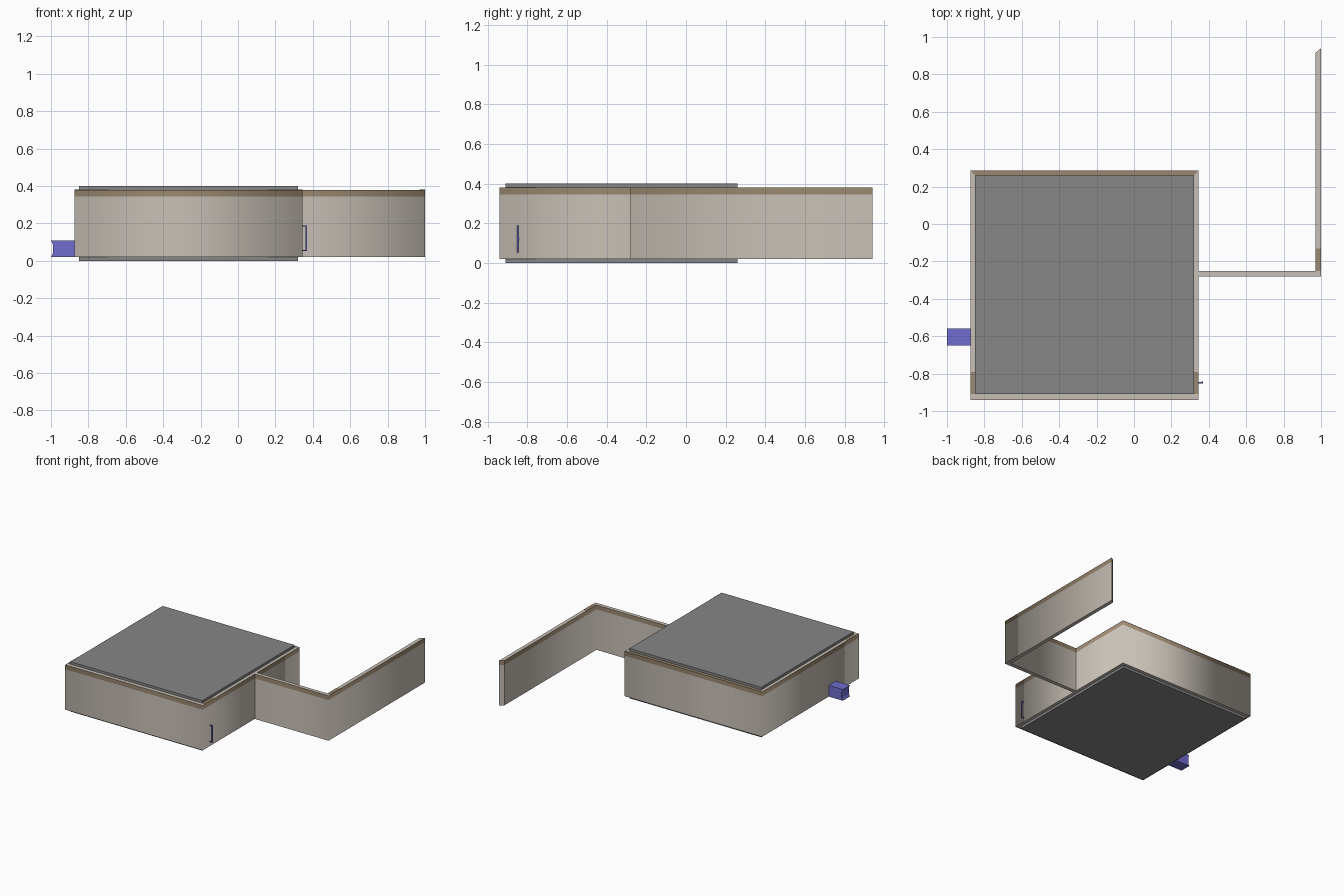
import bpy, bmesh

if "Cube" in bpy.data.objects:
    bpy.data.objects.remove(bpy.data.objects["Cube"])


def material(name, rgb):
    m = bpy.data.materials.new(name)
    m.diffuse_color = (*rgb, 1)
    m.use_nodes = True
    m.node_tree.nodes["Principled BSDF"].inputs["Base Color"].default_value = m.diffuse_color
    return m


CREAM = material("cream plaster", (0.58, 0.53, 0.47))
BROWN = material("brown trim", (0.33, 0.25, 0.165))
GREY = material("grey slab", (0.24, 0.24, 0.24))
BLUE = material("violet blue", (0.16, 0.15, 0.62))

Z0, ZT, Z1 = 0.02, 0.345, 0.38   # wall foot, trim line, wall top


def make_object(name, bm, mats):
    bmesh.ops.recalc_face_normals(bm, faces=bm.faces)
    me = bpy.data.meshes.new(name)
    bm.to_mesh(me)
    bm.free()
    for m in mats:
        me.materials.append(m)
    ob = bpy.data.objects.new(name, me)
    bpy.context.collection.objects.link(ob)
    return ob


def box(name, x, y, z, mat):
    bm = bmesh.new()
    bmesh.ops.create_cube(bm, size=1)
    for v in bm.verts:
        v.co = [(a + b) / 2 + c * (b - a) for c, (a, b) in zip(v.co, (x, y, z))]
    return make_object(name, bm, [mat])


def wall(name, outer, inner, closed, brown_top):
    """Thick wall between two plan outlines, with a brown band at the top."""
    bm = bmesh.new()
    grid = [[[bm.verts.new((x, y, z)) for z in (Z0, ZT, Z1)] for x, y in line]
            for line in (outer, inner)]
    o, i = grid
    n = len(o)
    caps = []
    for k in range(n if closed else n - 1):
        j = (k + 1) % n
        for s in (o, i):
            for h in (0, 1):
                bm.faces.new((s[k][h], s[j][h], s[j][h + 1], s[k][h + 1]))
        for h in (0, 2):
            bm.faces.new((o[k][h], o[j][h], i[j][h], i[k][h]))
    if not closed:
        for k in (0, n - 1):
            for h in (0, 1):
                caps.append(bm.faces.new((o[k][h], i[k][h], i[k][h + 1], o[k][h + 1])))
    bmesh.ops.recalc_face_normals(bm, faces=bm.faces)
    # sides blend softly round the corners, rims and end caps stay crisp
    for f in bm.faces:
        f.smooth = True
        c = f.calc_center_median()
        flat = abs(f.normal.z) > 0.5
        if flat:
            f.material_index = int(c.z > ZT and brown_top(c))
        else:
            f.material_index = int(c.z > ZT)
        if flat or f in caps:
            for e in f.edges:
                e.smooth = False
    return make_object(name, bm, [CREAM, BROWN])


def rect(x0, x1, y0, y1):
    return [(x0, y0), (x1, y0), (x1, y1), (x0, y1)]


# room walls, back rim is brown
wall("room_walls", rect(-0.875, 0.345, -0.94, 0.285), rect(-0.85, 0.32, -0.91, 0.26),
     True, lambda c: c.y > 0.25)

# L-shaped yard wall with a mitred end
wall("yard_wall", [(0.345, -0.28), (1.0, -0.28), (1.0, 0.94)],
     [(0.345, -0.25), (0.97, -0.25), (0.97, 0.915)], False, lambda c: False)

# brown patches on the wall rims
for name, x, y in (("rim_patch_left", (-0.875, -0.85), (-0.91, -0.79)),
                   ("rim_patch_right", (0.32, 0.345), (-0.91, -0.79)),
                   ("rim_patch_yard", (0.97, 1.0), (-0.25, -0.13))):
    box(name, x, y, (Z1, Z1 + 0.001), BROWN)

# floor and roof slabs
for name, z in (("floor_slab", (0.0, Z0)), ("roof_slab", (Z1, 0.4))):
    box(name, (-0.85, 0.32), (-0.91, 0.26), z, GREY)

# wall-mounted box with a dished outer end
profile = [(-0.873, 0.02), (-1.0, 0.02), (-0.99, 0.04), (-0.99, 0.09),
           (-1.0, 0.11), (-0.873, 0.11)]
bm = bmesh.new()
face = bm.faces.new([bm.verts.new((x, -0.65, z)) for x, z in profile])
ext = bmesh.ops.extrude_face_region(bm, geom=[face])
bmesh.ops.translate(bm, vec=(0, 0.09, 0),
                    verts=[g for g in ext["geom"] if isinstance(g, bmesh.types.BMVert)])
make_object("side_box", bm, [BLUE])

# door pull on the right wall: bar, two arms and a small knob
Y = (-0.852, -0.845)
box("handle_bar", (0.362, 0.369), Y, (0.053, 0.19), BLUE)
for name, z in (("handle_arm_lower", 0.053), ("handle_arm_upper", 0.184)):
    box(name, (0.344, 0.362), Y, (z, z + 0.006), BLUE)
box("handle_knob", (0.362, 0.369), (-0.845, -0.841), (0.112, 0.128), BLUE)
